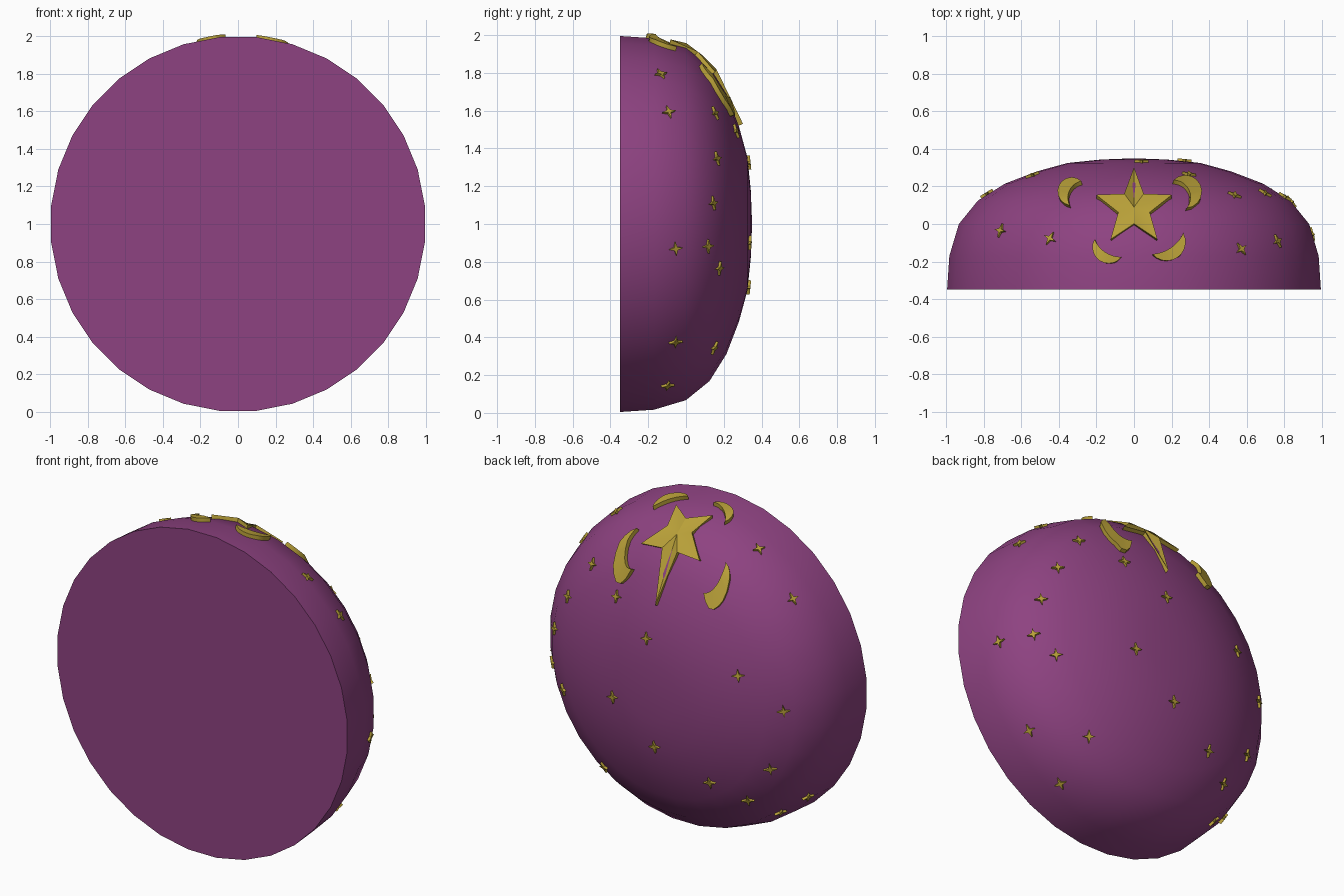
import bpy, bmesh, math
from mathutils import Vector
from mathutils.bvhtree import BVHTree

if "Cube" in bpy.data.objects:
    bpy.data.objects.remove(bpy.data.objects["Cube"])


def material(name, rgb):
    m = bpy.data.materials.new(name)
    m.diffuse_color = (*rgb, 1)
    m.use_nodes = True
    m.node_tree.nodes["Principled BSDF"].inputs["Base Color"].default_value = m.diffuse_color
    return m


PURPLE = material("purple", (0.27, 0.055, 0.22))
GOLD = material("gold", (0.48, 0.35, 0.04))


def make_object(name, bm, mat, smooth=None):
    bmesh.ops.recalc_face_normals(bm, faces=bm.faces)
    me = bpy.data.meshes.new(name)
    bm.to_mesh(me)
    ob = bpy.data.objects.new(name, me)
    bpy.context.collection.objects.link(ob)
    me.materials.append(mat)
    if smooth:
        bpy.context.view_layer.objects.active = ob
        ob.select_set(True)
        bpy.ops.object.shade_smooth_by_angle(angle=math.radians(smooth))
        ob.select_set(False)
    return ob


# Dome: (radius, y) profile spun about the y axis, closed by a flat front
PROFILE = [(1, -.35), (.988, -.17), (.937, 0), (.835, .125),
           (.69, .215), (.52, .28), (.355, .325), (.18, .343)]
N = 32
bm = bmesh.new()
rings = []
for r, y in PROFILE:
    rings.append([bm.verts.new((r * math.sin(a), y, 1 + r * math.cos(a)))
                  for a in ((i + .5) * math.tau / N for i in range(N))])
for a, b in zip(rings, rings[1:]):
    for i in range(N):
        j = (i + 1) % N
        bm.faces.new((a[i], a[j], b[j], b[i]))
pole = bm.verts.new((0, .35, 1))
for i in range(N):
    bm.faces.new((rings[-1][i], rings[-1][(i + 1) % N], pole))
bm.faces.new(rings[0])
make_object("dome", bm, PURPLE, 40)

# Surfaces used for placing the decorations: the dome and a shell just above it
bm.normal_update()
surface = BVHTree.FromBMesh(bm)
for v, n in [(v, v.normal.copy()) for v in bm.verts]:
    v.co += n * .025
shell = BVHTree.FromBMesh(bm)


def raised_patch(name, points, faces):
    """Drape a flat (x, y) patch down onto the shell and thicken it inward."""
    pm = bmesh.new()
    top, low = [], []
    for x, y in points:
        hit, n, _, _ = shell.ray_cast(Vector((x, y, 4)), Vector((0, 0, -1)))
        top.append(pm.verts.new(hit))
        low.append(pm.verts.new(hit - n * .045))
    edges = {}
    for f in faces:
        pm.faces.new([top[i] for i in f])
        pm.faces.new([low[i] for i in reversed(f)])
        for a, b in zip(f, f[1:] + f[:1]):
            edges[(a, b)] = 1
    for a, b in edges:
        if (b, a) not in edges:
            pm.faces.new((top[b], top[a], low[a], low[b]))
    make_object(name, pm, GOLD, 30)


# Large five-pointed star
pts = [(0, .09)]
for i in range(10):
    r = .212 if i % 2 == 0 else .088
    a = i * math.pi / 5
    pts.append((r * math.sin(a), .09 + r * math.cos(a)))
raised_patch("large_star", pts, [[0, i + 1, (i + 1) % 10 + 1] for i in range(10)])


def arc(a, m, b, n):
    """Points on the circle through a, m and b, running from a to b."""
    a, m, b = Vector(a), Vector(m), Vector(b)
    d = 2 * (a.x * (m.y - b.y) + m.x * (b.y - a.y) + b.x * (a.y - m.y))
    aa, mm, bb = a.dot(a), m.dot(m), b.dot(b)
    c = Vector(((aa * (m.y - b.y) + mm * (b.y - a.y) + bb * (a.y - m.y)) / d,
                (aa * (b.x - m.x) + mm * (a.x - b.x) + bb * (m.x - a.x)) / d))
    ang = lambda p: math.atan2(p.y - c.y, p.x - c.x)
    s = ang(a)
    sweep, mid = (ang(b) - s) % math.tau, (ang(m) - s) % math.tau
    if mid > sweep:
        sweep -= math.tau
    r = (a - c).length
    return [(c.x + r * math.cos(s + sweep * k / n), c.y + r * math.sin(s + sweep * k / n))
            for k in range(n + 1)]


# Crescent moons: tip, outer middle, inner middle, tip
MOONS = [((.21, .234), (.36, .19), (.297, .172), (.28, .085)),
         ((-.28, .229), (-.407, .175), (-.348, .168), (-.343, .10)),
         ((-.21, -.08), (-.184, -.195), (-.145, -.155), (-.066, -.175)),
         ((.263, -.048), (.242, -.17), (.198, -.125), (.098, -.16))]
K = 10
for n, (t1, out, inn, t2) in enumerate(MOONS):
    o, i = arc(t1, out, t2, K), arc(t1, inn, t2, K)[1:-1]
    ii = lambda k: k if k in (0, K) else K + k
    faces = []
    for k in range(K):
        f = [k, k + 1, ii(k + 1), ii(k)]
        faces.append(list(dict.fromkeys(f)))
    raised_patch(f"moon_{n + 1}", o + i, faces)

# Small four-pointed stars, placed along sight lines from two directions
AZ, EL = math.radians(35), math.radians(25)
right = Vector((-math.cos(AZ), -math.sin(AZ), 0))
toward = Vector((-math.sin(AZ) * math.cos(EL), math.cos(AZ) * math.cos(EL), math.sin(EL)))
up = toward.cross(right)
SIDE = [(-.135, .79), (-.093, .59), (.15, .585), (.26, .49), (.16, .345), (.14, .11),
        (-.056, -.13), (.114, -.117), (.173, -.234), (-.056, -.622), (.146, -.654), (-.098, -.851)]
BACK = [(.41, .69), (.60, .41), (.295, -.02), (.55, -.22), (-.41, -.14), (-.22, .19),
        (-.175, -.42), (.135, -.62), (.475, -.545), (.35, -.72), (.685, -.70), (.55, -.83)]
sights = [(p, q, Vector((0, 1, 0)), Vector((0, 0, 1)), Vector((1, 0, 0))) for p, q in SIDE]
sights += [(p, q, right, up, toward) for p, q in BACK]

sm = bmesh.new()
for p, q, r, u, d in sights:
    base = Vector((0, 0, 1)) + r * p + u * q
    hit, n, _, _ = surface.ray_cast(base + d * 4, -d)
    if hit is None:
        hit, n, _, _ = surface.find_nearest(base)
    tx = n.cross(Vector((0, 0, 1))).normalized()
    ty = n.cross(tx)
    top, low = [], []
    for i in range(8):
        rad = .038 if i % 2 == 0 else .012
        a = i * math.pi / 4 + .15
        v = hit + tx * rad * math.cos(a) + ty * rad * math.sin(a)
        top.append(sm.verts.new(v + n * .014))
        low.append(sm.verts.new(v - n * .012))
    sm.faces.new(top)
    sm.faces.new(low[::-1])
    for i in range(8):
        j = (i + 1) % 8
        sm.faces.new((top[i], low[i], low[j], top[j]))
make_object("small_stars", sm, GOLD)
